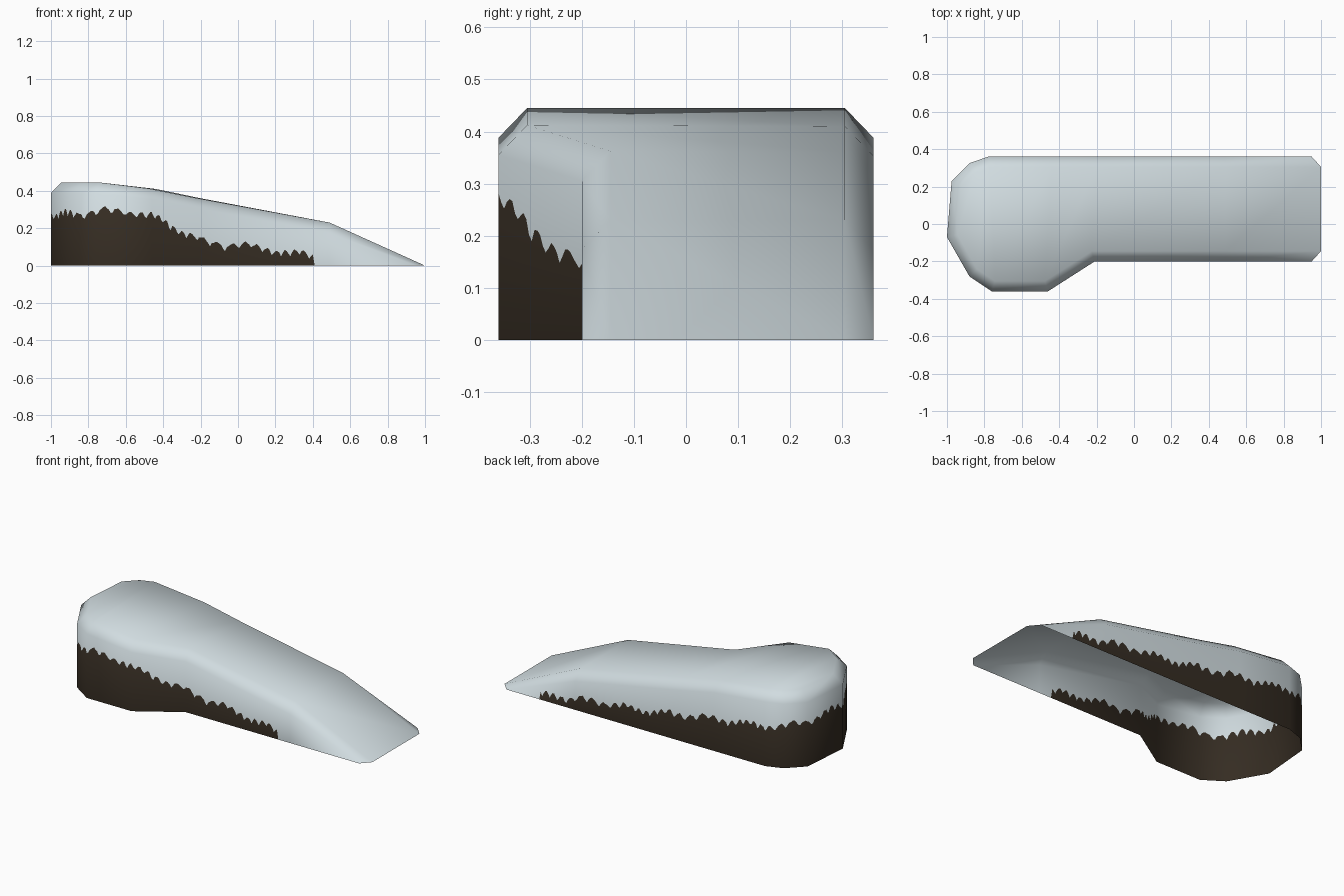
import bpy, math, random
from mathutils import Vector

if "Cube" in bpy.data.objects:
    bpy.data.objects.remove(bpy.data.objects["Cube"])

random.seed(4)

# Footprint of the mound: front right -> round the left end -> back right
RING = [(.95, -.2), (.49, -.2), (-.21, -.2), (-.46, -.36), (-.76, -.36), (-.88, -.28), (-1, -.07),
        (-.975, .23), (-.88, .325), (-.78, .36), (-.44, .36), (-.2, .36), (.49, .36), (.95, .36)]
CREST = [(-1, .445), (-.76, .445), (-.44, .41), (-.2, .36), (.49, .23), (1, 0)]
DIRT_FRONT = [(-1, .27), (-.6, .295), (-.45, .26), (-.2, .13), (.1, .095), (.4, .05)]
DIRT_BACK = [(-1, .27), (-.78, .24), (-.34, .18), (0, .12), (.33, .09), (.73, .03)]
BEVEL = .055
N = len(RING)


def lookup(table, x):
    """Piecewise linear interpolation."""
    for (x0, v0), (x1, v1) in zip(table, table[1:]):
        if x <= x1:
            return v0 + (v1 - v0) * (x - x0) / (x1 - x0)
    return 0


def inset(i):
    """Mitred inward offset of a footprint corner."""
    if i in (0, N - 1):
        return Vector((1, RING[i][1] + (BEVEL if i == 0 else -BEVEL), 0))
    p = Vector(RING[i])
    a = (p - Vector(RING[i - 1])).normalized()
    b = (Vector(RING[i + 1]) - p).normalized()
    n1, n2 = Vector((a.y, -a.x)), Vector((b.y, -b.x))
    q = p + (n1 + n2) * BEVEL / (1 + n1.dot(n2))
    return Vector((q.x, q.y, lookup(CREST, p.x)))


# Coarse rings: ground, shoulder, top rim
ground = [Vector((x, y, 0)) for x, y in RING]
rim = [inset(i) for i in range(N)]
shoulder = [Vector((x, y, 0 if i in (0, N - 1) else lookup(CREST, x) - .057))
            for i, (x, y) in enumerate(RING)]
S, T = N, 2 * N

walls = [(i + 1, i, S + i, S + i + 1) for i in range(N - 1)]
walls[0] = (1, S, S + 1)
walls[-1] = (S + N - 1, N - 2, S + N - 2)
bevels = [(S + i + 1, S + i, T + i, T + i + 1) for i in range(N - 1)]
tops = [(T + N - 1 - i, T + N - 2 - i, T + i + 1, T + i) for i in range(N // 2 - 1)]

# Smooth normals of the coarse form
coarse = bpy.data.meshes.new("coarse_form")
coarse.from_pydata(ground + shoulder + rim, [], walls + bevels + tops)
norm = [Vector(v.vector) for v in coarse.vertex_normals]
norm[0], norm[N - 1] = norm[S].copy(), norm[S + N - 1].copy()
bpy.data.meshes.remove(coarse)

# Final mesh: bevel and top as they are, walls cut along a ragged dirt line
verts = ground + shoulder + rim
normals = list(norm)
faces = bevels + tops
mats = [0] * len(faces)


def dirt_height(x, y, s):
    start, table = (.405, DIRT_FRONT) if y < 0 else (.73, DIRT_BACK)
    if x > start:
        return 0
    ragged = .035 * (abs(math.sin(s * 52 + 1.5 * math.sin(s * 9))) - .6)
    return max(.004, lookup(table, x) + ragged + .012 * math.sin(s * 23)
               + random.uniform(-.005, .005))


travelled = 0
for i in range(N - 1):
    length = (ground[i + 1] - ground[i]).length
    steps = max(2, round(length / .01))
    first = len(verts)
    for k in range(steps + 1):
        t = k / steps
        base = ground[i].lerp(ground[i + 1], t)
        top = shoulder[i].lerp(shoulder[i + 1], t)
        n0 = norm[i].lerp(norm[i + 1], t)
        n1 = norm[S + i].lerp(norm[S + i + 1], t)
        d = min(dirt_height(base.x, base.y, travelled + t * length), top.z * .98)
        f = d / top.z if top.z > 0 else 0
        verts += [base, base.lerp(top, f), top]
        normals += [n0, n0.lerp(n1, f), n1]
    travelled += length
    for k in range(steps):
        a = first + 3 * k
        for row in (0, 1):
            quad = (a + 3 + row, a + row, a + row + 1, a + row + 4)
            # drop collapsed corners where there is no dirt or no wall
            clean = []
            for v in quad:
                if all((verts[v] - verts[w]).length > 1e-6 for w in clean):
                    clean.append(v)
            if len(clean) > 2:
                faces.append(tuple(clean))
                mats.append(1 - row)

# Keep only vertices that are used
used = sorted({v for f in faces for v in f})
remap = {v: n for n, v in enumerate(used)}
mesh = bpy.data.meshes.new("snow_bank")
mesh.from_pydata([verts[v] for v in used], [], [[remap[v] for v in f] for f in faces])
for name, col in (("snow", (.64, .72, .75, 1)), ("dark_earth", (.035, .025, .016, 1))):
    m = bpy.data.materials.new(name)
    m.diffuse_color = col
    m.use_nodes = True
    m.node_tree.nodes["Principled BSDF"].inputs["Base Color"].default_value = m.diffuse_color
    mesh.materials.append(m)
for p, m in zip(mesh.polygons, mats):
    p.material_index = m
    p.use_smooth = True
mesh.update()
mesh.normals_split_custom_set_from_vertices([normals[v].normalized() for v in used])
bank = bpy.data.objects.new("snow_bank", mesh)
bpy.context.collection.objects.link(bank)
